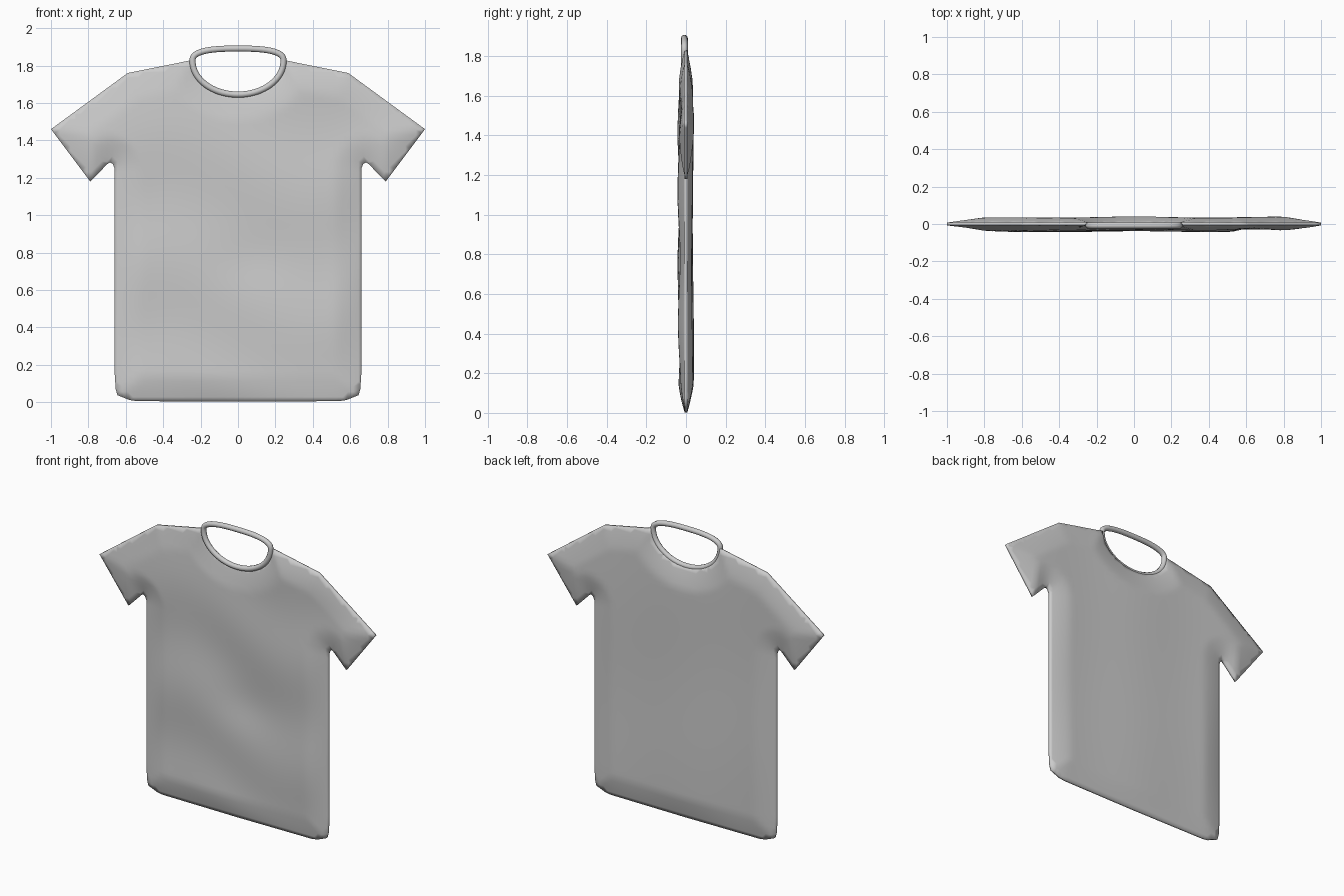
import bpy
import bmesh
import math
from mathutils import Vector
from mathutils.geometry import delaunay_2d_cdt, intersect_point_line

cube = bpy.data.objects.get("Cube")
if cube:
    bpy.data.objects.remove(cube)

# Single cloth colour
cloth = bpy.data.materials.new("light_grey_cloth")
cloth.use_nodes = True
grey = (0.6, 0.6, 0.6, 1)
cloth.diffuse_color = grey
cloth.node_tree.nodes["Principled BSDF"].inputs["Base Color"].default_value = grey

NECK_Z, NECK_W, NECK_DROP, NECK_RISE = 1.825, 0.243, 0.18, 0.066
STEP = 0.028


def neck_point(a):
    """Neck opening: deep round front, shallow squarer back."""
    c, s = math.cos(a), math.sin(a)
    if s <= 0:
        return Vector((NECK_W * c, NECK_Z + NECK_DROP * s))
    flat = math.copysign(abs(c) ** 0.75, c)
    return Vector((NECK_W * flat, NECK_Z + NECK_RISE * s ** 0.75))


def subdivide(points):
    """Even points along an open path."""
    out = []
    for p, q in zip(points, points[1:]):
        n = max(1, round((q - p).length / STEP))
        out += [p.lerp(q, i / n) for i in range(n)]
    return out


# Shirt outline: one half from shoulder to hem, then mirrored
half = [Vector(p) for p in (
    (NECK_W, 1.83), (0.59, 1.76), (1.0, 1.46), (0.79, 1.18), (0.70, 1.272),
    (0.685, 1.282), (0.67, 1.275), (0.66, 1.25), (0.66, 0.16), (0.654, 0.07),
    (0.645, 0.038), (0.58, 0.012), (0.54, 0.006), (0, 0.003))]
side = subdivide(half)
mirrored = [Vector((-p.x, p.y)) for p in reversed(side)]
neck = [neck_point(math.pi + math.pi * i / 24) for i in range(1, 24)]
outline = side + [half[-1]] + mirrored + neck
count = len(outline)
segments = [(outline[i], outline[(i + 1) % count]) for i in range(count)]


def edge_distance(p):
    best = 9
    for a, b in segments:
        q, t = intersect_point_line(p, a, b)
        q = a.lerp(b, min(1, max(0, t)))
        best = min(best, (p - q.to_2d()).length)
    return best


def inside(p):
    hit = False
    for a, b in segments:
        if (a.y > p.y) != (b.y > p.y):
            if p.x < a.x + (p.y - a.y) * (b.x - a.x) / (b.y - a.y):
                hit = not hit
    return hit


def bump(p, x, z, sx, sz):
    return math.exp(-((p.x - x) / sx) ** 2 - ((p.y - z) / sz) ** 2)


# Soft folds of the cloth on each side
def front_fold(p):
    waves = 0.006 * math.sin(9 * p.y + 1.5 * math.sin(4 * p.x) + 2.6)
    waves += 0.003 * math.cos(7 * p.x + 3 * p.y)
    return waves - 0.008 * bump(p, 0.05, 0.75, 0.2, 0.15)


def back_fold(p):
    return 0.003 * math.sin(5 * p.y + 2 * p.x) + 0.003 * math.cos(8 * p.x)


# Flat pattern triangulated with an even grid inside
points = list(outline)
for row in range(1, int(1.83 / STEP) + 1):
    for col in range(-36, 37):
        p = Vector((col * STEP, row * STEP))
        if inside(p) and edge_distance(p) > STEP * 0.45:
            points.append(p)
edges = [(i, (i + 1) % count) for i in range(count)]
flat, _, tris, _, _, _ = delaunay_2d_cdt(
    points, edges, [list(range(count))], 1, 1e-6)[:6]

# Two puffed panels joined along a thin rounded rim
bm = bmesh.new()
front, back = [], []
for p in flat:
    d = edge_distance(p)
    k = min(1, d / 0.14)
    puff = 0.007 + 0.027 * (1.35 * k - 0.35 * k * k)
    front.append(bm.verts.new((p.x, -puff - k * front_fold(p), p.y)))
    back.append(bm.verts.new((p.x, puff + k * back_fold(p), p.y)))
for f in tris:
    bm.faces.new([front[i] for i in f])
    bm.faces.new([back[i] for i in reversed(f)])
rim = [e for e in bm.edges if e.is_boundary]
bmesh.ops.bridge_loops(bm, edges=rim)
bmesh.ops.recalc_face_normals(bm, faces=bm.faces)
for f in bm.faces:
    f.smooth = True
mesh = bpy.data.meshes.new("shirt_body")
bm.to_mesh(mesh)
bm.free()
body = bpy.data.objects.new("shirt_body", mesh)
bpy.context.collection.objects.link(body)
mesh.materials.append(cloth)

# Collar: round tube around the neck opening
curve = bpy.data.curves.new("collar", "CURVE")
curve.dimensions = "3D"
curve.bevel_depth = 0.017
curve.bevel_resolution = 3
spline = curve.splines.new("POLY")
steps = 72
spline.points.add(steps - 1)
for i, pt in enumerate(spline.points):
    p = neck_point(2 * math.pi * i / steps)
    pt.co = (p.x, -0.008, p.y, 1)
spline.use_cyclic_u = True
spline.use_smooth = True
curve.materials.append(cloth)
collar = bpy.data.objects.new("collar", curve)
bpy.context.collection.objects.link(collar)
